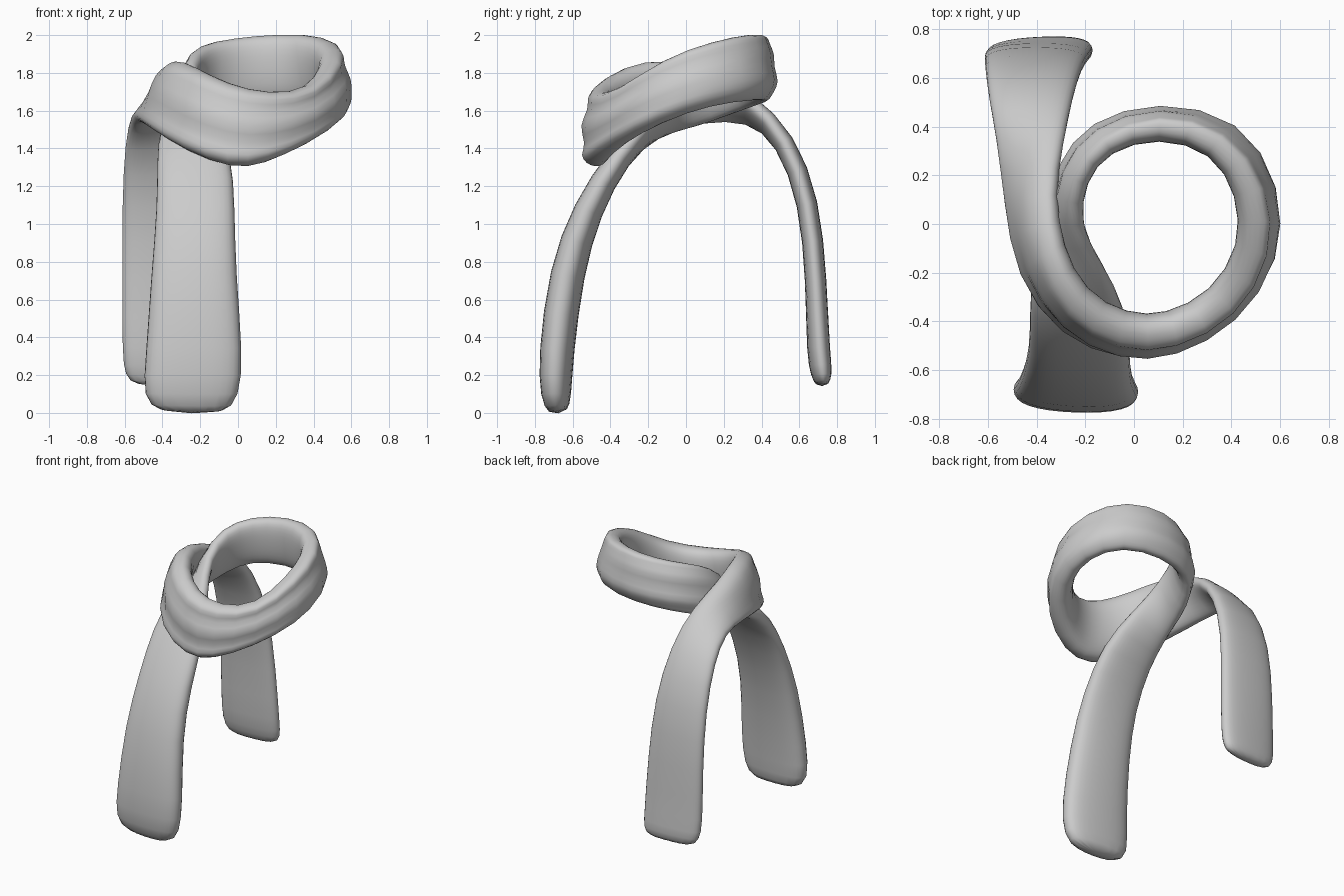
import bpy, bmesh, math
from mathutils import Vector

# Stations along the cloth: upper/right edge xyz, lower/left edge xyz, half thickness
front_tail = [
    (-.07, -.68, -.01, -.42, -.67, .00, .05),
    (.01, -.70, .08, -.51, -.68, .08, .08),
    (.03, -.70, .30, -.49, -.68, .30, .09),
    (-.01, -.65, .75, -.46, -.62, .75, .09),
    (-.015, -.54, 1.08, -.43, -.51, 1.08, .075),
    (-.03, -.35, 1.38, -.43, -.36, 1.35, .06),
    (-.13, -.17, 1.59, -.42, -.18, 1.48, .06),
    (-.25, -.01, 1.80, -.35, .05, 1.51, .06),
]
neck_loop = [
    (-.245, .18, 1.92, -.27, .24, 1.58, .06),
    (-.13, .34, 1.97, -.16, .38, 1.63, .065),
    (.10, .42, 2.0, .10, .44, 1.65, .07),
    (.35, .35, 2.01, .41, .38, 1.66, .08),
    (.49, .14, 1.97, .54, .13, 1.63, .085),
    (.50, -.11, 1.88, .54, -.13, 1.54, .085),
    (.38, -.33, 1.71, .36, -.36, 1.42, .08),
    (.16, -.44, 1.69, .13, -.48, 1.31, .085),
    (-.05, -.44, 1.74, -.03, -.49, 1.29, .09),
    (-.24, -.31, 1.84, -.27, -.43, 1.38, .085),
    (-.33, -.10, 1.88, -.45, -.20, 1.50, .08),
]
back_tail = [
    (-.345, .12, 1.80, -.51, .09, 1.54, .065),
    (-.29, .34, 1.68, -.565, .34, 1.57, .055),
    (-.25, .53, 1.46, -.60, .53, 1.44, .055),
    (-.21, .655, 1.12, -.615, .655, 1.12, .055),
    (-.18, .69, .70, -.615, .69, .70, .055),
    (-.165, .71, .30, -.615, .69, .30, .06),
    (-.17, .73, .20, -.60, .71, .20, .055),
    (-.20, .73, .14, -.55, .71, .14, .03),
]
stations = front_tail + neck_loop + back_tail
loop_range = range(len(front_tail), len(front_tail) + len(neck_loop) + 1)
SIDES = 16


def spow(v, p):
    return math.copysign(abs(v) ** p, v)


# Sweep a soft, pillowy section along the stations
bm = bmesh.new()
centres = [(Vector(s[:3]) + Vector(s[3:6])) / 2 for s in stations]
rings = []
for i, s in enumerate(stations):
    a, b = Vector(s[:3]), Vector(s[3:6])
    half = (a - b) / 2
    tangent = centres[min(i + 1, len(centres) - 1)] - centres[max(i - 1, 0)]
    normal = half.cross(tangent).normalized()
    ring = []
    for k in range(SIDES):
        t = 2 * math.pi * k / SIDES
        u, v = spow(math.cos(t), .85), spow(math.sin(t), .75)
        # gathered folds on the outside of the neck loop
        if i in loop_range and v > 0:
            v *= 1 + .32 * math.cos(2.6 * math.pi * u + .45 * (i - 15))
        ring.append(bm.verts.new(centres[i] + half * u * 1.01 + normal * v * s[6] * 1.04))
    rings.append(ring)
for r0, r1 in zip(rings, rings[1:]):
    for k in range(SIDES):
        n = (k + 1) % SIDES
        bm.faces.new((r0[k], r0[n], r1[n], r1[k]))

# Closed hems
bm.faces.new(rings[0])
bm.faces.new(rings[-1])
bmesh.ops.recalc_face_normals(bm, faces=bm.faces)
for f in bm.faces:
    f.smooth = True

mesh = bpy.data.meshes.new("scarf")
bm.to_mesh(mesh)
bm.free()
scarf = bpy.data.objects.new("scarf", mesh)
bpy.context.collection.objects.link(scarf)
sub = scarf.modifiers.new("soften", 'SUBSURF')
sub.levels = sub.render_levels = 1
